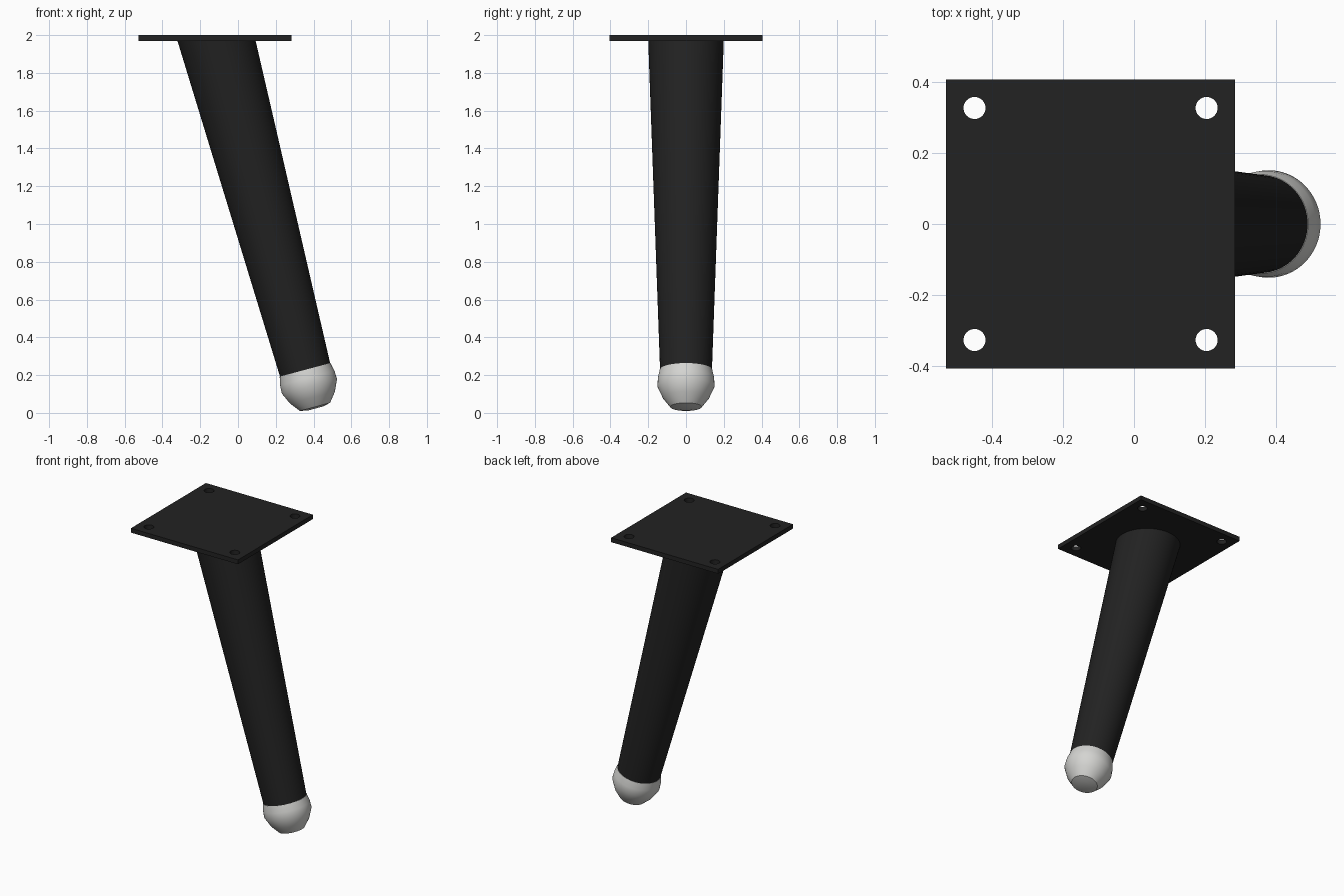
import bpy, bmesh
from math import radians, cos, sin, pi
from mathutils import Matrix, Vector

cube = bpy.data.objects.get("Cube")
if cube:
    bpy.data.objects.remove(cube, do_unlink=True)

TILT = radians(15)
SEGMENTS = 64
PLATE_BOTTOM, PLATE_TOP = 1.97, 2.0
PLATE_X, PLATE_HALF = -0.122, 0.406
HOLE_OFFSET, HOLE_RADIUS = 0.326, 0.031

# Local z runs up the leg; the origin is the joint between leg and foot
LEG_FRAME = Matrix.Translation((0.355, 0, 0.228)) @ Matrix.Rotation(-TILT, 4, "Y")


def material(name, color):
    mat = bpy.data.materials.new(name)
    mat.use_nodes = True
    mat.diffuse_color = (*color, 1)
    shader = next(n for n in mat.node_tree.nodes if n.type == "BSDF_PRINCIPLED")
    shader.inputs["Base Color"].default_value = (*color, 1)
    shader.inputs["Roughness"].default_value = 0.6
    return mat


def add_object(name, bm, mat):
    bmesh.ops.recalc_face_normals(bm, faces=bm.faces)
    mesh = bpy.data.meshes.new(name)
    bm.to_mesh(mesh)
    bm.free()
    obj = bpy.data.objects.new(name, mesh)
    bpy.context.collection.objects.link(obj)
    mesh.materials.append(mat)
    return obj


def select_only(obj):
    bpy.ops.object.select_all(action="DESELECT")
    obj.select_set(True)
    bpy.context.view_layer.objects.active = obj


def lathe(profile):
    """Stack rings of (radius, height) and close both ends."""
    bm = bmesh.new()
    rings = []
    for radius, height in profile:
        rings.append([bm.verts.new((radius * cos(2 * pi * i / SEGMENTS),
                                    radius * sin(2 * pi * i / SEGMENTS), height))
                      for i in range(SEGMENTS)])
    for a, b in zip(rings, rings[1:]):
        for i in range(SEGMENTS):
            j = (i + 1) % SEGMENTS
            bm.faces.new((a[i], a[j], b[j], b[i]))
    bm.faces.new(rings[0])
    bm.faces.new(rings[-1])
    bm.transform(LEG_FRAME)
    return bm


black = material("black metal", (0.016, 0.016, 0.016))
grey = material("light grey plastic", (0.66, 0.66, 0.64))

# Tapered leg, trimmed flush with the underside of the plate
bm = lathe([(0.137, -0.01), (0.205, 1.95)])
cut = bmesh.ops.bisect_plane(bm, geom=bm.verts[:] + bm.edges[:] + bm.faces[:],
                             plane_co=Vector((0, 0, PLATE_BOTTOM)),
                             plane_no=Vector((0, 0, 1)), clear_outer=True)
bmesh.ops.holes_fill(bm, edges=[e for e in cut["geom_cut"]
                                if isinstance(e, bmesh.types.BMEdge)])
leg = add_object("leg", bm, black)

# Rounded foot cap
foot = add_object("foot_cap", lathe([(0.139, 0), (0.149, -0.045), (0.151, -0.09),
                                     (0.123, -0.152), (0.083, -0.203),
                                     (0.04, -0.212)]), grey)

for obj, angle in ((leg, 40), (foot, 32)):
    select_only(obj)
    bpy.ops.object.shade_smooth_by_angle(angle=radians(angle))

# Square mounting plate
bm = bmesh.new()
bmesh.ops.create_cube(bm, size=1)
bm.transform(Matrix.Translation((PLATE_X, 0, (PLATE_BOTTOM + PLATE_TOP) / 2))
             @ Matrix.Diagonal((PLATE_HALF * 2, PLATE_HALF * 2,
                                PLATE_TOP - PLATE_BOTTOM, 1)))
plate = add_object("mounting_plate", bm, black)

# Screw holes at the four corners
bm = bmesh.new()
for sx in (-1, 1):
    for sy in (-1, 1):
        bmesh.ops.create_cone(bm, cap_ends=True, segments=32, radius1=HOLE_RADIUS,
                              radius2=HOLE_RADIUS, depth=0.2,
                              matrix=Matrix.Translation((PLATE_X + sx * HOLE_OFFSET,
                                                         sy * HOLE_OFFSET, PLATE_TOP)))
cutter = add_object("hole_cutter", bm, black)
cutter.hide_render = True
holes = plate.modifiers.new("screw_holes", "BOOLEAN")
holes.operation = "DIFFERENCE"
holes.solver = "EXACT"
holes.object = cutter
select_only(plate)
bpy.ops.object.modifier_apply(modifier=holes.name)
bpy.data.objects.remove(cutter, do_unlink=True)
bpy.ops.object.shade_smooth_by_angle(angle=radians(30))
